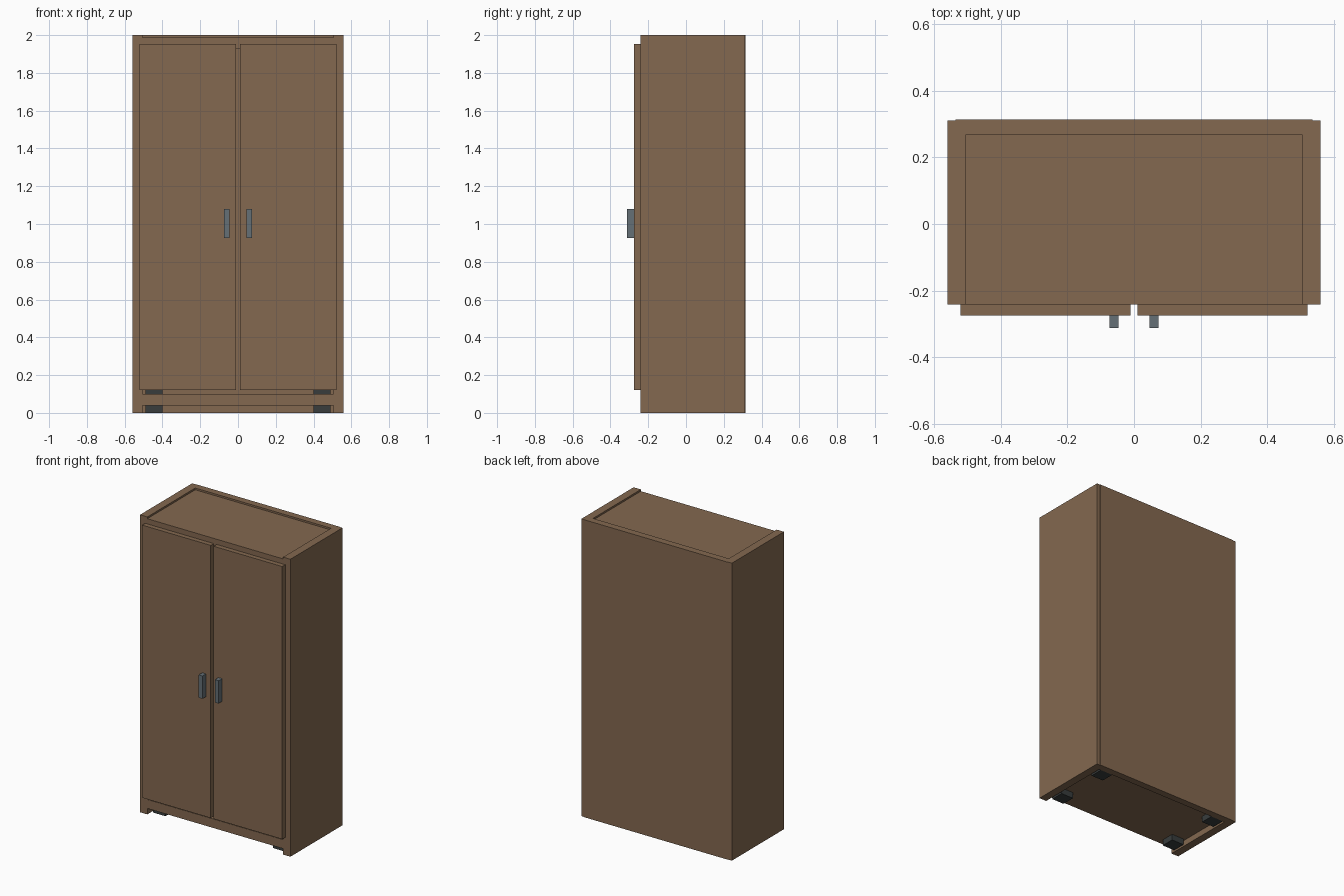
import bpy

if "Cube" in bpy.data.objects:
    bpy.data.objects.remove(bpy.data.objects["Cube"])


def material(name, rgb):
    m = bpy.data.materials.new(name)
    m.diffuse_color = (*rgb, 1)
    m.use_nodes = True
    m.node_tree.nodes["Principled BSDF"].inputs["Base Color"].default_value = m.diffuse_color
    return m


WOOD = material("wood", (0.23, 0.14, 0.08))
METAL = material("metal", (0.13, 0.16, 0.18))
DARK = material("dark_rubber", (0.04, 0.046, 0.046))


def box(name, x, y, z, mat):
    """Box from (min, max) ranges on each axis."""
    centre = [(a + b) / 2 for a, b in (x, y, z)]
    bpy.ops.mesh.primitive_cube_add(size=1, location=centre)
    o = bpy.context.object
    o.name = name
    o.scale = [b - a for a, b in (x, y, z)]
    bpy.ops.object.transform_apply(location=False, rotation=False, scale=True)
    o.data.materials.append(mat)
    return o


# Carcass: back, recessed top and raised floor
box("back_panel", (-0.535, 0.535), (0.267, 0.314), (0, 2), WOOD)
box("top_panel", (-0.506, 0.506), (-0.242, 0.268), (1.927, 1.988), WOOD)
box("bottom_panel", (-0.506, 0.506), (-0.242, 0.268), (0.04, 0.10), WOOD)

for side, s in (("left", -1), ("right", 1)):
    def mx(a, b):
        return tuple(sorted((s * a, s * b)))

    # Side wall, door and handle
    box(side + "_side_panel", mx(0.505, 0.559), (-0.242, 0.311), (0, 2), WOOD)
    box(side + "_door", mx(0.011, 0.521), (-0.274, -0.242), (0.12, 1.953), WOOD)
    box(side + "_handle", mx(0.046, 0.074), (-0.312, -0.273), (0.927, 1.08), METAL)

    # Feet pass up through the floor
    for end, y in (("front", -0.155), ("back", 0.222)):
        box(f"{side}_{end}_foot", mx(0.40, 0.491), (y - 0.045, y + 0.045), (0, 0.12), DARK)
